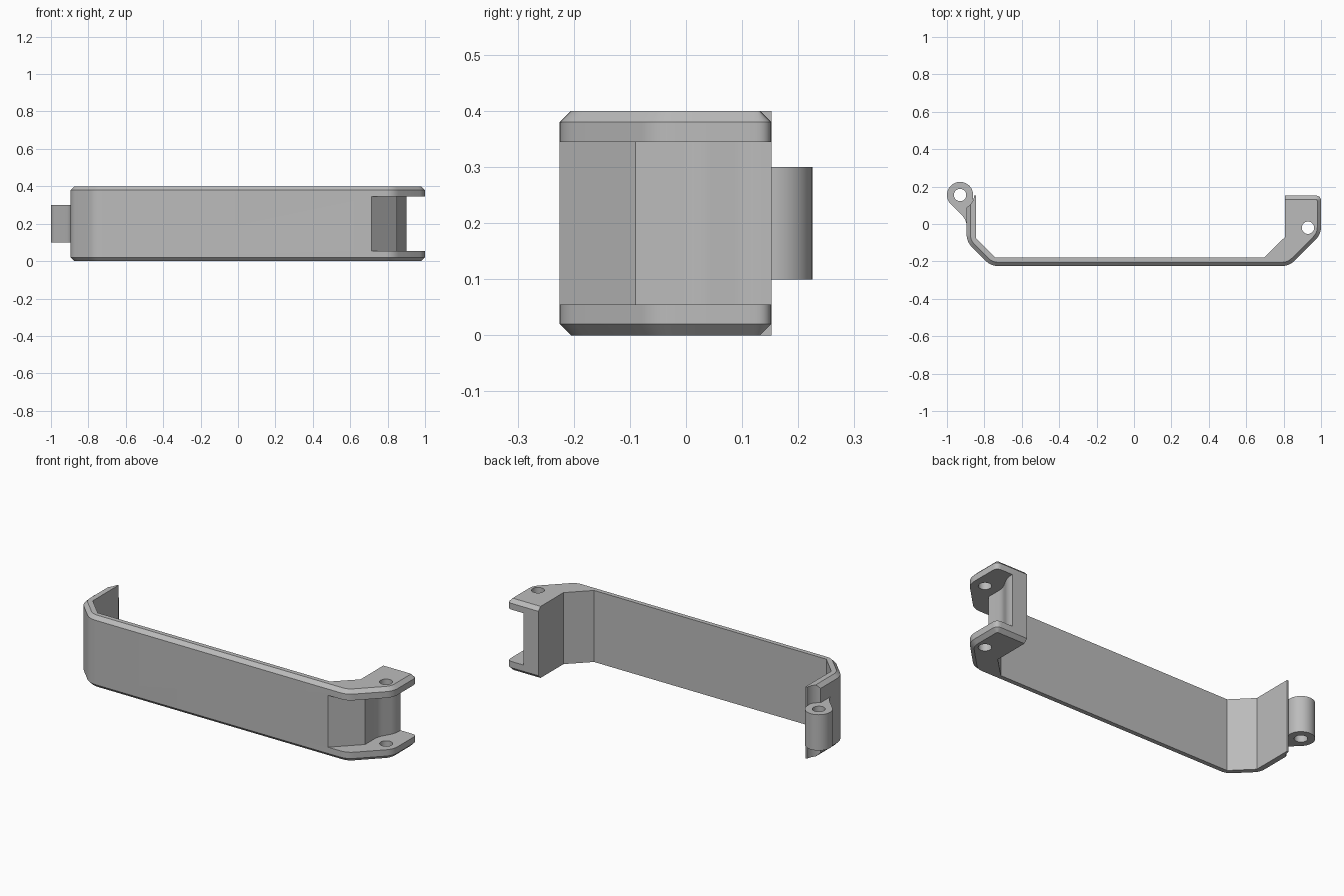
import bpy, bmesh
from math import cos, sin, radians
from mathutils import Vector

cube = bpy.data.objects.get("Cube")
if cube:
    bpy.data.objects.remove(cube, do_unlink=True)

H = 0.4          # bracket height
CH = 0.02        # chamfer size
BACK = 0.152     # y of the arm ends
LUG = (-0.93, 0.155)
PIVOT = (0.93, -0.02)

grey = bpy.data.materials.new("plain grey")
grey.use_nodes = True
color = (0.5, 0.5, 0.5, 1)
grey.diffuse_color = color
grey.node_tree.nodes["Principled BSDF"].inputs["Base Color"].default_value = color


def fillet(p, a, b, t, n=6):
    """Round corner p, between neighbours a and b, starting t away from it."""
    p, a, b = Vector(p), Vector(a), Vector(b)
    s, e = p + (a - p).normalized() * t, p + (b - p).normalized() * t
    return [s * (1 - u) ** 2 + p * 2 * u * (1 - u) + e * u * u
            for u in (i / n for i in range(n + 1))]


def rounded(path, cuts):
    """Open path with its inner corners rounded by the given lengths."""
    out = [Vector(path[0])]
    for i, t in enumerate(cuts, 1):
        out += fillet(path[i], path[i - 1], path[i + 1], t) if t else [Vector(path[i])]
    return out + [Vector(path[-1])]


def inset(path, d):
    """Shift an open path to its left by d, with mitred corners."""
    out = []
    for i, p in enumerate(path):
        dirs = []
        if i > 0:
            dirs.append((p - path[i - 1]).normalized())
        if i < len(path) - 1:
            dirs.append((path[i + 1] - p).normalized())
        normals = [Vector((-v.y, v.x)) for v in dirs]
        m = sum(normals, Vector((0, 0))).normalized()
        out.append(p + m * (d / m.dot(normals[0])))
    return out


def loft(name, layers):
    """Solid from stacked outlines, given as (outline, z) pairs."""
    bm = bmesh.new()
    rings = [[bm.verts.new((p[0], p[1], z)) for p in pts] for pts, z in layers]
    for lo, hi in zip(rings, rings[1:]):
        for i in range(len(lo)):
            j = (i + 1) % len(lo)
            bm.faces.new((lo[i], lo[j], hi[j], hi[i]))
    bm.faces.new(rings[0][::-1])
    bm.faces.new(rings[-1])
    bmesh.ops.recalc_face_normals(bm, faces=bm.faces)
    mesh = bpy.data.meshes.new(name)
    bm.to_mesh(mesh)
    bm.free()
    mesh.materials.append(grey)
    obj = bpy.data.objects.new(name, mesh)
    bpy.context.collection.objects.link(obj)
    return obj


def arc(center, r, start=0, end=360, n=40):
    full = end - start == 360
    angles = [radians(start + (end - start) * i / n) for i in range(n if full else n + 1)]
    return [(center[0] + r * cos(a), center[1] + r * sin(a)) for a in angles]


def activate(obj):
    bpy.ops.object.select_all(action='DESELECT')
    obj.select_set(True)
    bpy.context.view_layer.objects.active = obj


def cut(obj, outline, z0, z1):
    """Remove a prism from an object."""
    cutter = loft("cutter", [(outline, z0), (outline, z1)])
    cutter.hide_render = True
    mod = obj.modifiers.new("cut", 'BOOLEAN')
    mod.operation = 'DIFFERENCE'
    mod.solver = 'EXACT'
    mod.object = cutter
    activate(obj)
    bpy.ops.object.modifier_apply(modifier=mod.name)
    bpy.data.objects.remove(cutter, do_unlink=True)


# Bracket body: chamfered outer profile, plain inner profile
outer = rounded([(-0.895, BACK), (-0.895, -0.095), (-0.765, -0.225), (0.83, -0.225),
                 (1.0, -0.055), (1.0, BACK), (0.807, BACK)],
                [0.04, 0.04, 0.04, 0.04, 0.03])
inner = [(0.807, -0.07), (0.695, -0.18), (-0.742, -0.18), (-0.845, -0.077), (-0.845, BACK)]
wide, narrow = outer + inner, inset(outer, CH) + inner
body = loft("bracket_body", [(narrow, 0), (wide, CH), (wide, H - CH), (narrow, H)])

# Recess between the two hinge plates
recess = rounded([(0.7, -0.24), (0.85, -0.09), (0.85, 0.02), (0.9, 0.11), (0.9, 0.2), (1.1, 0.2)],
                 [0, 0.03, 0.03, 0]) + [(1.1, -0.24)]
cut(body, recess, 0.055, H - 0.055)

# Pivot holes in the plates, and the scoop around the lug
cut(body, arc(PIVOT, 0.033), -0.1, H + 0.1)
cut(body, arc(LUG, 0.075), -0.1, H + 0.1)

# Hinge lug with a tail that blends into the arm
tail = [(-0.915, 0.041), (-0.903, 0.023), (-0.896, 0.002), (-0.893, -0.025), (-0.862, -0.025)]
lug_outline = arc(LUG, 0.07, 0, 225) + tail
lug = loft("hinge_lug", [(lug_outline, 0.1), (lug_outline, 0.3)])
cut(lug, arc(LUG, 0.033), 0, H)

for part in (body, lug):
    activate(part)
    bpy.ops.object.shade_smooth_by_angle(angle=radians(30))
